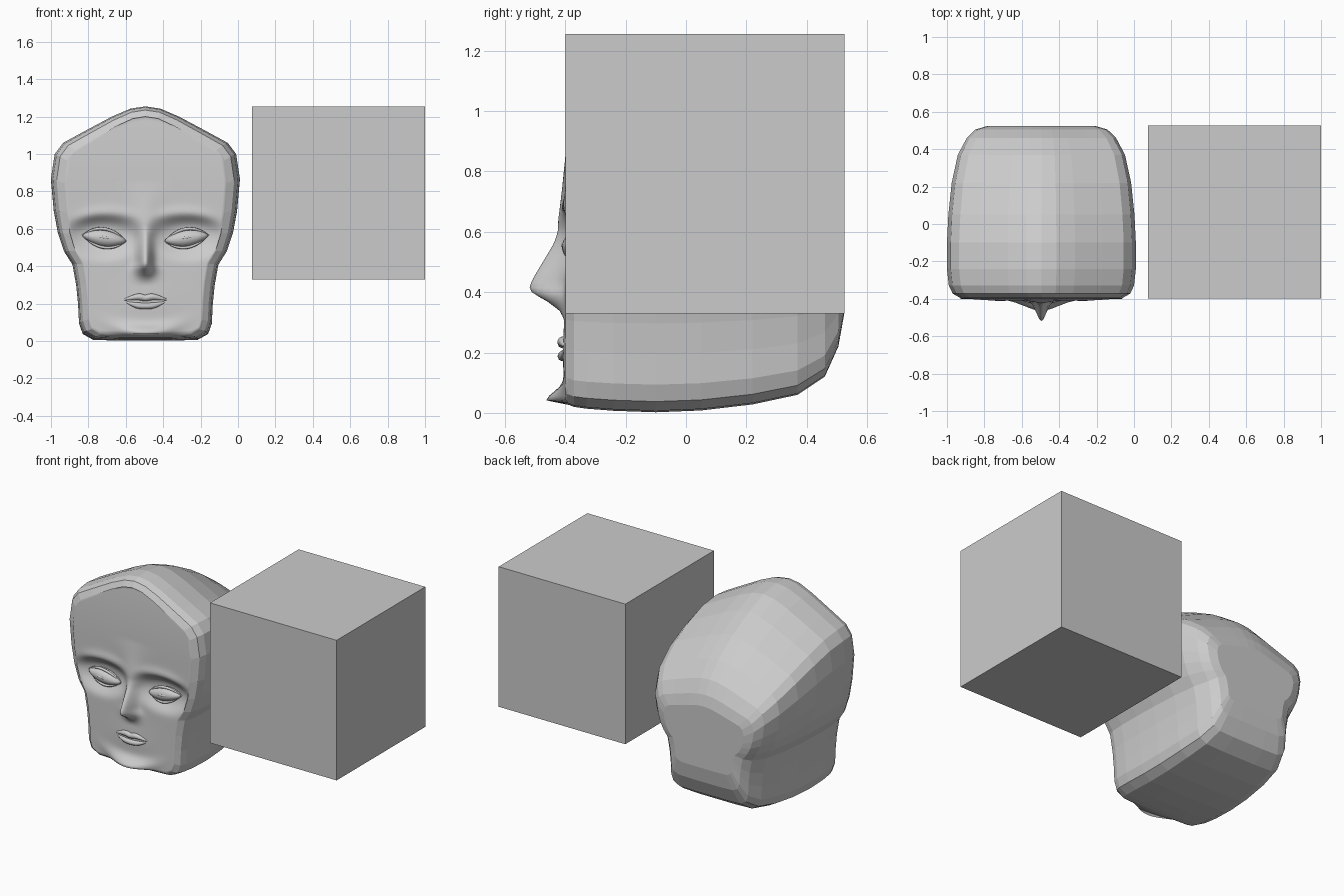
import bpy, bmesh, math
from mathutils import Vector

if "Cube" in bpy.data.objects:
    bpy.data.objects.remove(bpy.data.objects["Cube"])

CX = -0.495  # centre line of the head


def lerp(table, t):
    table = sorted(table)
    if t <= table[0][0]:
        return table[0][1]
    for (a, va), (b, vb) in zip(table, table[1:]):
        if t <= b:
            return va + (vb - va) * (t - a) / max(b - a, 1e-6)
    return table[-1][1]


def finish(name, bm, smooth):
    bmesh.ops.recalc_face_normals(bm, faces=bm.faces)
    me = bpy.data.meshes.new(name)
    bm.to_mesh(me)
    bm.free()
    for p in me.polygons:
        p.use_smooth = smooth
    ob = bpy.data.objects.new(name, me)
    bpy.context.collection.objects.link(ob)
    return ob


# Half outline of the head seen from the front, crown to underside
OUTLINE = [(0, 1.255), (.08, 1.243), (.18, 1.2), (.33, 1.12), (.44, 1.06), (.485, 1.0),
           (.505, .87), (.49, .7), (.468, .58), (.435, .48), (.39, .41), (.37, .3),
           (.36, .2), (.355, .1), (.335, .045), (.28, .015), (.14, .01), (0, .01)]


def section(w, top, bottom):
    k = (top - .5) / .755
    return [(x * w, .5 + (z - .5) * k if z > .5 else bottom + (z - .01) * (.5 - bottom) / .49)
            for x, z in OUTLINE]


# Skull: cross-sections lofted front to back (y, width, crown, underside)
STATIONS = [(-.395, .86, 1.20, .03), (-.372, .94, 1.235, .02), (-.33, .98, 1.25, .014),
            (-.24, 1, 1.255, .007), (-.1, 1, 1.235, .002), (.05, .985, 1.175, .008),
            (.22, .95, 1.085, .028), (.37, .885, .98, .06), (.46, .79, .885, .12),
            (.505, .70, .80, .22), (.523, .58, .73, .32)]
bm = bmesh.new()
rings = []
for y, w, top, bottom in STATIONS:
    half = section(w, top, bottom)
    pts = half + [(-x, z) for x, z in half[-2:0:-1]]
    rings.append([bm.verts.new((CX + x, y, z)) for x, z in pts])
for a, b in zip(rings, rings[1:]):
    for i in range(len(a)):
        j = (i + 1) % len(a)
        bm.faces.new((a[i], a[j], b[j], b[i]))
bm.faces.new(rings[-1])
finish("skull", bm, False)

# Face: relief surface filling the front opening
edge = section(.88, 1.212, .026)
SIDE = [(z, x) for x, z in edge[5:15]]
ROOF, BASE = edge[:6], edge[14:]
NOSE = [(.31, .0), (.34, .018), (.37, .06), (.395, .105), (.41, .12), (.44, .11), (.5, .075),
        (.56, .042), (.6, .027), (.75, .01), (.85, 0)]
NOSE_W = [(.33, .055), (.38, .05), (.42, .036), (.55, .036), (.65, .06), (.8, .1)]


def relief(a, z):
    d = -.02 * max(0, (z - .8) / .4) ** 2
    # nose
    d += lerp(NOSE, z) * math.exp(-(a / lerp(NOSE_W, z)) ** 2)
    # eye socket and brow
    dz = z - .57
    r = ((a - .225) / .175) ** 2 + (dz / (.085 if dz > 0 else .11)) ** 2
    d -= .05 * math.exp(-r * r)
    brow = .685 - .9 * (a - .2) ** 2
    d += .01 * math.exp(-((z - brow) / .03) ** 2 - ((a - .2) / .16) ** 4)
    # muzzle and chin
    d += .008 * math.exp(-(a / .16) ** 2 - ((z - .2) / .12) ** 2)
    d += .062 * math.exp(-((z - .04 - 1.2 * a * a) / .04) ** 2 - (a / .13) ** 2)
    return d


NU, NV = 72, 76
bm = bmesh.new()
grid = []
for j in range(NV + 1):
    row = []
    v = j / NV
    for i in range(NU + 1):
        u = 2 * i / NU - 1
        lo = lerp(BASE, abs(u) * BASE[0][0])
        hi = lerp(ROOF, abs(u) * ROOF[-1][0])
        z = lo + (hi - lo) * v
        x = u * lerp(SIDE, z)
        rim = i in (0, NU) or j in (0, NV)
        y = -.386 if rim else -.4 - relief(abs(x), z)
        row.append(bm.verts.new((CX + x, y, z)))
    grid.append(row)
for a, b in zip(grid, grid[1:]):
    for i in range(NU):
        bm.faces.new((a[i], a[i + 1], b[i + 1], b[i]))
finish("face", bm, True)


def tube(name, pts, depth):
    """Tapered round strip through (x, y, z, radius) points."""
    cu = bpy.data.curves.new(name, 'CURVE')
    cu.dimensions = '3D'
    cu.bevel_depth = depth
    cu.bevel_resolution = 2
    cu.use_fill_caps = True
    sp = cu.splines.new('NURBS')
    sp.points.add(len(pts) - 1)
    for p, (x, y, z, r) in zip(sp.points, pts):
        p.co = (CX + x, y, z, 1)
        p.radius = r
    sp.use_endpoint_u = True
    sp.order_u = 3
    sp.resolution_u = 5
    ob = bpy.data.objects.new(name, cu)
    bpy.context.collection.objects.link(ob)


# Eyes: almond ball, lid rims and the closing line
for s, tag in ((-1, "left"), (1, "right")):
    bm = bmesh.new()
    bmesh.ops.create_uvsphere(bm, u_segments=24, v_segments=14, radius=1)
    for v in bm.verts:
        x, y, z = v.co
        z *= .046 * (1 - .35 * x * x)
        v.co = Vector((CX + s * (.22 + .115 * x), -.366 + .045 * y, .55 + z + .014 * x))
    finish("eye_" + tag, bm, True)

    def lid(name, rise, depth):
        pts = []
        for t in (-1, -.75, -.4, 0, .4, .75, 1):
            bulge = 1 - t * t
            front = -.362 - (.024 if abs(rise) > .03 else .046) * bulge
            pts.append((s * (.22 + .118 * t), front, .55 + .016 * t + rise * bulge,
                        .3 + .7 * bulge))
        tube(name + "_" + tag, pts, depth)

    lid("upper_lid", .052, .009)
    lid("lower_lid", -.052, .008)
    lid("lid_line", .004, .007)

# Lips
tube("upper_lip", [(-.112, -.402, .222, .3), (-.07, -.406, .232, .8), (-.03, -.409, .238, 1.1),
                   (0, -.409, .228, .95), (.03, -.409, .238, 1.1), (.07, -.406, .232, .8),
                   (.112, -.402, .222, .3)], .017)
tube("lower_lip", [(-.1, -.402, .208, .3), (-.055, -.407, .19, .95), (0, -.41, .187, 1),
                   (.055, -.407, .19, .95), (.1, -.402, .208, .3)], .017)

# Plain block beside the head
bpy.ops.mesh.primitive_cube_add(size=.925, location=(.5375, .0635, .7925))
bpy.context.object.name = "block"
